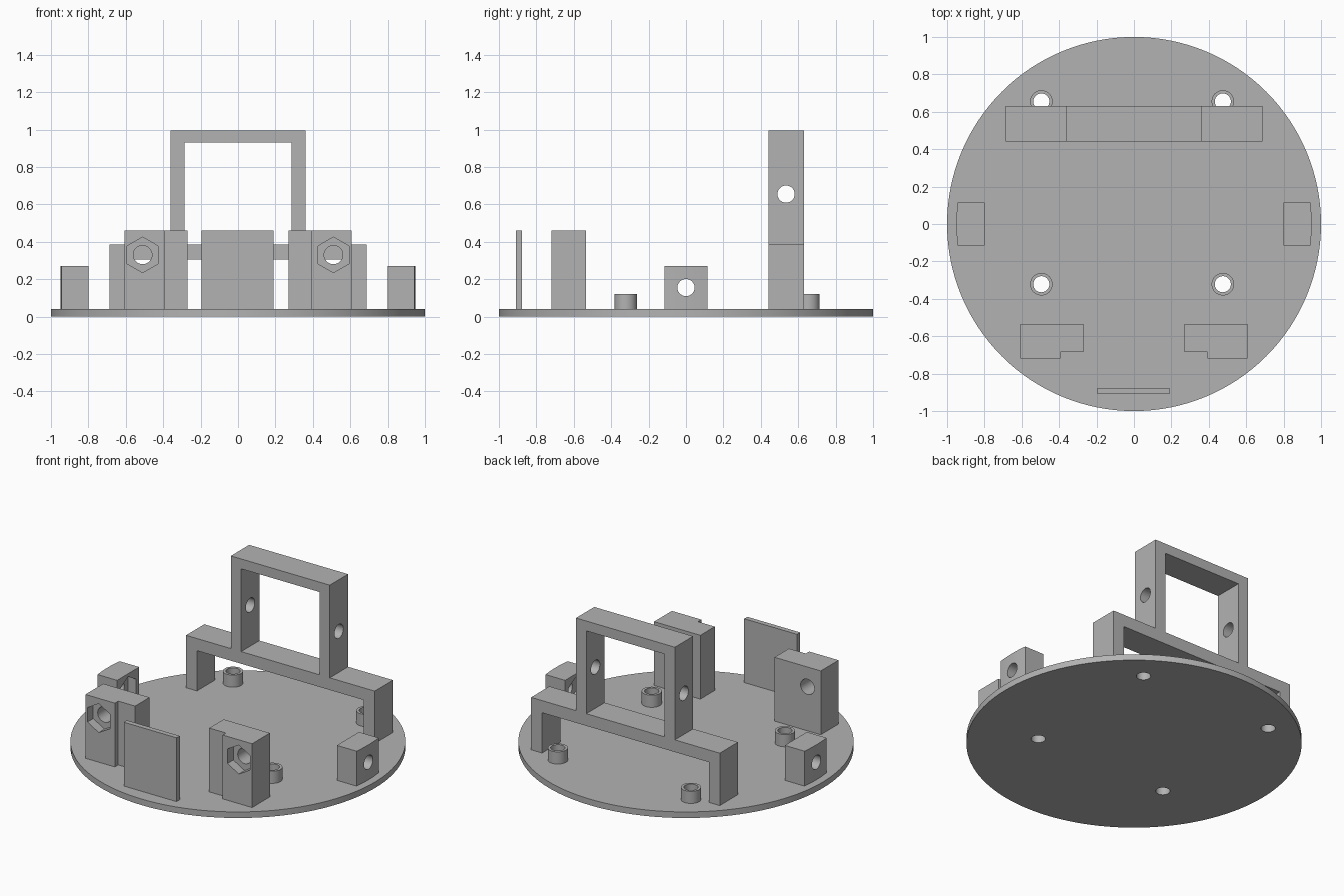
import bpy, bmesh, math
from mathutils import Matrix, Vector

default = bpy.data.objects.get("Cube")
if default:
    bpy.data.objects.remove(default, do_unlink=True)

grey = bpy.data.materials.new("plain grey")
grey.use_nodes = True
colour = (0.45, 0.45, 0.45, 1)
grey.diffuse_color = colour
grey.node_tree.nodes["Principled BSDF"].inputs["Base Color"].default_value = colour

DECK = 0.04        # top of the base disc
BORE = 0.046       # radius of the cross holes
TURN = {"X": Matrix.Rotation(math.pi / 2, 4, "Y"),
        "Y": Matrix.Rotation(math.pi / 2, 4, "X"),
        "Z": Matrix.Identity(4)}


def finish(name, bm):
    bmesh.ops.recalc_face_normals(bm, faces=bm.faces)
    mesh = bpy.data.meshes.new(name)
    bm.to_mesh(mesh)
    bm.free()
    mesh.materials.append(grey)
    ob = bpy.data.objects.new(name, mesh)
    bpy.context.collection.objects.link(ob)
    return ob


def prism(name, outline, lo, hi, upright=False):
    """Extrude an outline along z, or along y if it is drawn in x and z."""
    bm = bmesh.new()
    place = (lambda a, b: (a, lo, b)) if upright else (lambda a, b: (a, b, lo))
    face = bm.faces.new([bm.verts.new(place(a, b)) for a, b in outline])
    out = bmesh.ops.extrude_face_region(bm, geom=[face])
    shift = Vector((0, hi - lo, 0) if upright else (0, 0, hi - lo))
    bmesh.ops.translate(bm, vec=shift, verts=[v for v in out["geom"] if isinstance(v, bmesh.types.BMVert)])
    return finish(name, bm)


def cylinder(name, centre, radius, length, axis="Z", sides=48, spin=0):
    bm = bmesh.new()
    bmesh.ops.create_cone(bm, cap_ends=True, segments=sides, radius1=radius, radius2=radius, depth=length,
                          matrix=Matrix.Translation(centre) @ TURN[axis] @ Matrix.Rotation(spin, 4, "Z"))
    return finish(name, bm)


def activate(ob):
    bpy.ops.object.select_all(action="DESELECT")
    ob.select_set(True)
    bpy.context.view_layer.objects.active = ob


def cut(ob, *cutter_args, **options):
    cutter = cylinder("cutter", *cutter_args, **options)
    cutter.hide_render = True
    mod = ob.modifiers.new("cut", "BOOLEAN")
    mod.operation, mod.solver, mod.object = "DIFFERENCE", "EXACT", cutter
    activate(ob)
    bpy.ops.object.modifier_apply(modifier=mod.name)
    bpy.data.objects.remove(cutter, do_unlink=True)


def smooth(ob):
    activate(ob)
    bpy.ops.object.shade_smooth_by_angle(angle=math.radians(30))


def rect(x0, x1, y0, y1):
    return [(x0, y0), (x1, y0), (x1, y1), (x0, y1)]


def portal(half, wall, bottom, inner_top, top):
    """Outline of an upside-down U."""
    inner = half - wall
    return [(-half, bottom), (-half, top), (half, top), (half, bottom),
            (inner, bottom), (inner, inner_top), (-inner, inner_top), (-inner, bottom)]


# Base disc and hollow standoffs
base = cylinder("base_disc", (0, 0, DECK / 2), 1.0, DECK, sides=128)
for y, row in ((-0.322, "front"), (0.655, "rear")):
    for x, side in ((-0.495, "right"), (0.475, "left")):
        post = cylinder(f"{row}_{side}_standoff", (x, y, 0.08), 0.06, 0.08)
        for part in (base, post):
            cut(part, (x, y, 0.05), 0.043, 0.3)
        smooth(post)
smooth(base)

# Rear bridge with the upright frame on top
prism("rear_bridge", portal(0.687, 0.08, DECK, 0.305, 0.385), 0.44, 0.63, upright=True)
frame = prism("upright_frame", portal(0.36, 0.075, 0.385, 0.93, 0.995), 0.44, 0.63, upright=True)
cut(frame, (0, 0.535, 0.655), BORE, 1.0, axis="X")
smooth(frame)

# Front plate
prism("front_plate", rect(-0.195, 0.19, -0.91, -0.877), DECK, 0.46)

for s, side in ((-1, "right"), (1, "left")):
    # Stepped front block with a bore and a hexagonal nut pocket
    steps = [(0.27, -0.535), (0.607, -0.535), (0.607, -0.72),
             (0.393, -0.72), (0.393, -0.685), (0.27, -0.685)]
    block = prism(f"{side}_front_block", [(s * x, y) for x, y in steps], DECK, 0.46)
    hole = s * 0.51
    cut(block, (hole, -0.63, 0.33), 0.05, 0.5, axis="Y")
    cut(block, (hole, -0.72, 0.33), 0.095, 0.12, axis="Y", sides=6)
    smooth(block)

    # Side block with a rounded outer face, a bore and a nut pocket inside
    arc = [(0.95 * math.cos(a), 0.95 * math.sin(a)) for a in (i * 0.121 / 4 for i in range(-4, 5))]
    outline = [(0.80, -0.115)] + arc + [(0.80, 0.115)]
    block = prism(f"{side}_side_block", [(s * x, y) for x, y in outline], DECK, 0.27)
    cut(block, (s * 0.87, 0, 0.155), BORE, 0.4, axis="X")
    cut(block, (s * 0.80, 0, 0.155), 0.095, 0.12, axis="X", sides=6, spin=math.pi / 2)
    smooth(block)
